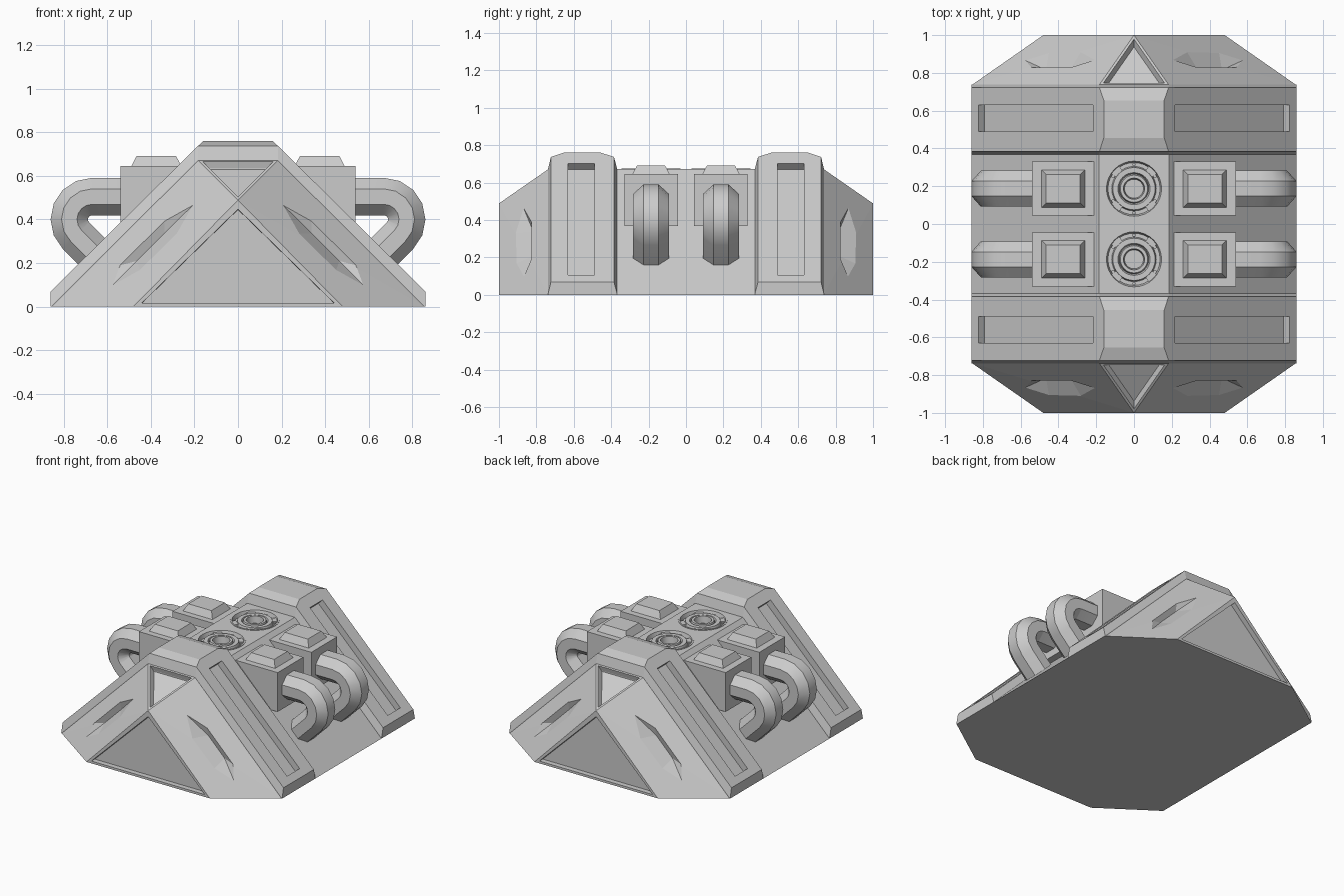
import bpy, bmesh, math
from mathutils import Vector, Matrix

if "Cube" in bpy.data.objects:
    bpy.data.objects.remove(bpy.data.objects["Cube"])


def finish(bm, name, smooth=None):
    bmesh.ops.recalc_face_normals(bm, faces=bm.faces)
    me = bpy.data.meshes.new(name)
    bm.to_mesh(me)
    bm.free()
    ob = bpy.data.objects.new(name, me)
    bpy.context.collection.objects.link(ob)
    if smooth:
        bpy.ops.object.select_all(action='DESELECT')
        bpy.context.view_layer.objects.active = ob
        ob.select_set(True)
        bpy.ops.object.shade_smooth_by_angle(angle=math.radians(smooth))
    return ob


def hull(pts):
    bm = bmesh.new()
    for p in pts:
        bm.verts.new(p)
    bmesh.ops.convex_hull(bm, input=bm.verts[:])
    bmesh.ops.dissolve_limit(bm, angle_limit=0.01, verts=bm.verts[:], edges=bm.edges[:])
    return bm


def loft(rings, caps=True, closed=False):
    bm = bmesh.new()
    vs = [[bm.verts.new(p) for p in r] for r in rings]
    n = len(vs[0])
    pairs = list(zip(vs, vs[1:])) + ([(vs[-1], vs[0])] if closed else [])
    for a, b in pairs:
        for i in range(n):
            bm.faces.new((a[i], a[(i + 1) % n], b[(i + 1) % n], b[i]))
    if caps:
        bm.faces.new(vs[0])
        bm.faces.new(vs[-1])
    return bm


def cut(ob, cutter):
    m = ob.modifiers.new("cut", 'BOOLEAN')
    m.operation = 'DIFFERENCE'
    m.solver = 'EXACT'
    m.object = cutter
    bpy.context.view_layer.objects.active = ob
    bpy.ops.object.modifier_apply(modifier=m.name)
    bpy.data.objects.remove(cutter)


def lathe(profile, cx, cy, cz, n):
    return loft([[(cx + r * math.cos(2 * math.pi * k / n), cy + r * math.sin(2 * math.pi * k / n), cz + z)
                  for k in range(n)] for r, z in profile])


def frustum(x0, x1, y0, y1, z0, z1, t=0.0):
    return hull([(x, y, z0) for x in (x0, x1) for y in (y0, y1)] +
                [(x, y, z1) for x in (x0 + t, x1 - t) for y in (y0 + t, y1 - t)])


# Core hull: long trapezoid with faceted ends and sunken triangles
TOP = 0.673
pts = []
for s in (-1, 1):
    pts += [(-.86, s * .735, 0), (.86, s * .735, 0), (-.185, s * .735, TOP), (.185, s * .735, TOP),
            (-.48, s, 0), (.48, s, 0), (0, s, .489)]
bm = hull(pts)
bmesh.ops.recalc_face_normals(bm, faces=bm.faces)
ends = [f for f in bm.faces if abs(f.normal.y) > .95]
tips = [f for f in bm.faces if f.normal.z > .5 and abs(f.normal.x) < .01 and abs(f.normal.y) > .3]
bmesh.ops.inset_individual(bm, faces=ends, thickness=.042)
bmesh.ops.inset_individual(bm, faces=ends, thickness=.002, depth=-.035)
bmesh.ops.inset_individual(bm, faces=tips, thickness=.026)
bmesh.ops.inset_individual(bm, faces=tips, thickness=.026, depth=-.035)
core = finish(bm, "core_body")

# Tapered dents on the four diagonal end faces
d = Vector((.675, 0, -.673)).normalized()
n = Vector((1, 1.39, 1)).normalized()
w = n.cross(d)
if w.y > 0:
    w = -w
c = Vector((.39, .865, .275))
shape = [(-.27, 0, .008), (.27, 0, .008), (-.12, .06, .008), (.17, .06, .008),
         (-.12, -.06, .008), (.12, -.06, .008), (-.08, .04, -.03), (.1, .04, -.03)]
for sx in (-1, 1):
    for sy in (-1, 1):
        p = [c + d * a + w * b + n * h for a, b, h in shape]
        cut(core, finish(hull([(v.x * sx, v.y * sy, v.z) for v in p]), "dent_cutter"))

# Wells for the round ports
for sy in (-1, 1):
    cut(core, finish(lathe([(.155, -.06), (.155, .05)], 0, sy * .187, TOP, 32), "well_cutter"))


def section(y, base, tx, tz):
    return [(-.86, y, 0), (-.86, y, base), (-tx, y, tz), (tx, y, tz), (.86, y, base), (.86, y, 0)]


# Raised bands with long recessed side panels
for sy, tag in ((-1, "front"), (1, "back")):
    rings = [section(sy * .368, .003, .185, TOP), section(sy * .385, .07, .183, .738),
             section(sy * .455, .07, .16, .76), section(sy * .655, .07, .16, .76),
             section(sy * .722, .07, .183, .738), section(sy * .738, .003, .185, TOP)]
    band = finish(loft(rings), tag + "_band")
    for sx in (-1, 1):
        b = bmesh.new()
        bmesh.ops.create_cube(b, size=1)
        M = (Matrix.Translation((sx * .52, sy * .56, .405)) @ Matrix.Rotation(sx * math.radians(44.4), 4, 'Y')
             @ Matrix.Diagonal((.85, .14, .09, 1)))
        bmesh.ops.transform(b, matrix=M, verts=b.verts)
        cut(band, finish(b, "panel_cutter"))
        # Panel floor covering the core beneath the recess
        cut_core = bmesh.new()
        bmesh.ops.create_cube(cut_core, size=1)
        bmesh.ops.transform(cut_core, matrix=M, verts=cut_core.verts)
        cut(core, finish(cut_core, "panel_cutter"))

for sy, row in ((-1, "front"), (1, "back")):
    cy = sy * .187
    # Round port: stepped rings in the well
    finish(lathe([(.157, -.06), (.157, .003), (.146, .003), (.138, -.025), (.118, -.025), (.112, -.002),
                  (.085, -.002), (.078, -.02), (.072, .002), (.056, .002), (.05, -.045)],
                 0, cy, TOP, 32), row + "_port", 30)
    # Bolts and side clamps around the port
    for k in range(6):
        a = math.radians(60 * k + 30)
        finish(lathe([(.009, -.03), (.009, -.012)], .128 * math.cos(a), cy + .128 * math.sin(a), TOP, 8),
               row + "_port_bolt")
    for k in range(4):
        a0 = math.radians(90 * k + 45)
        arc = [a0 + math.radians(t) for t in (-12, -4, 4, 12)]
        finish(hull([(r * math.cos(a), cy + r * math.sin(a), TOP + z)
                     for a in arc for r in (.11, .143) for z in (-.03, -.008)]), row + "_port_clamp")
    for sx, side in ((-1, "left"), (1, "right")):
        tag = row + "_" + side
        # Side block with a tapered cap
        xs = sorted((sx * .21, sx * .54))
        finish(frustum(*xs, cy - .143, cy + .143, .369, .645), tag + "_block")
        xs = sorted((sx * .26, sx * .49))
        finish(frustum(*xs, cy - .1, cy + .1, .645, .692, .025), tag + "_cap")
        # Bent eight-sided pipe from the block back into the slope
        path = [(.5, .505, 90), (.67, .505, 90)]
        path += [(.67 + .105 * math.cos(math.radians(t)), .40 + .105 * math.sin(math.radians(t)), t)
                 for t in (67.5, 45, 22.5, 0, -22.5, -45)]
        path.append((path[-1][0] - .2, path[-1][1] - .2, -45))
        rings = []
        for x, z, t in path:
            ring = []
            for k in range(8):
                a = math.radians(45 * k + 22.5)
                u, v = .093 * math.cos(a), .103 * math.sin(a)
                ring.append((sx * (x + u * math.cos(math.radians(t))), cy + v,
                             z + u * math.sin(math.radians(t))))
            rings.append(ring)
        finish(loft(rings), tag + "_pipe", 30)
